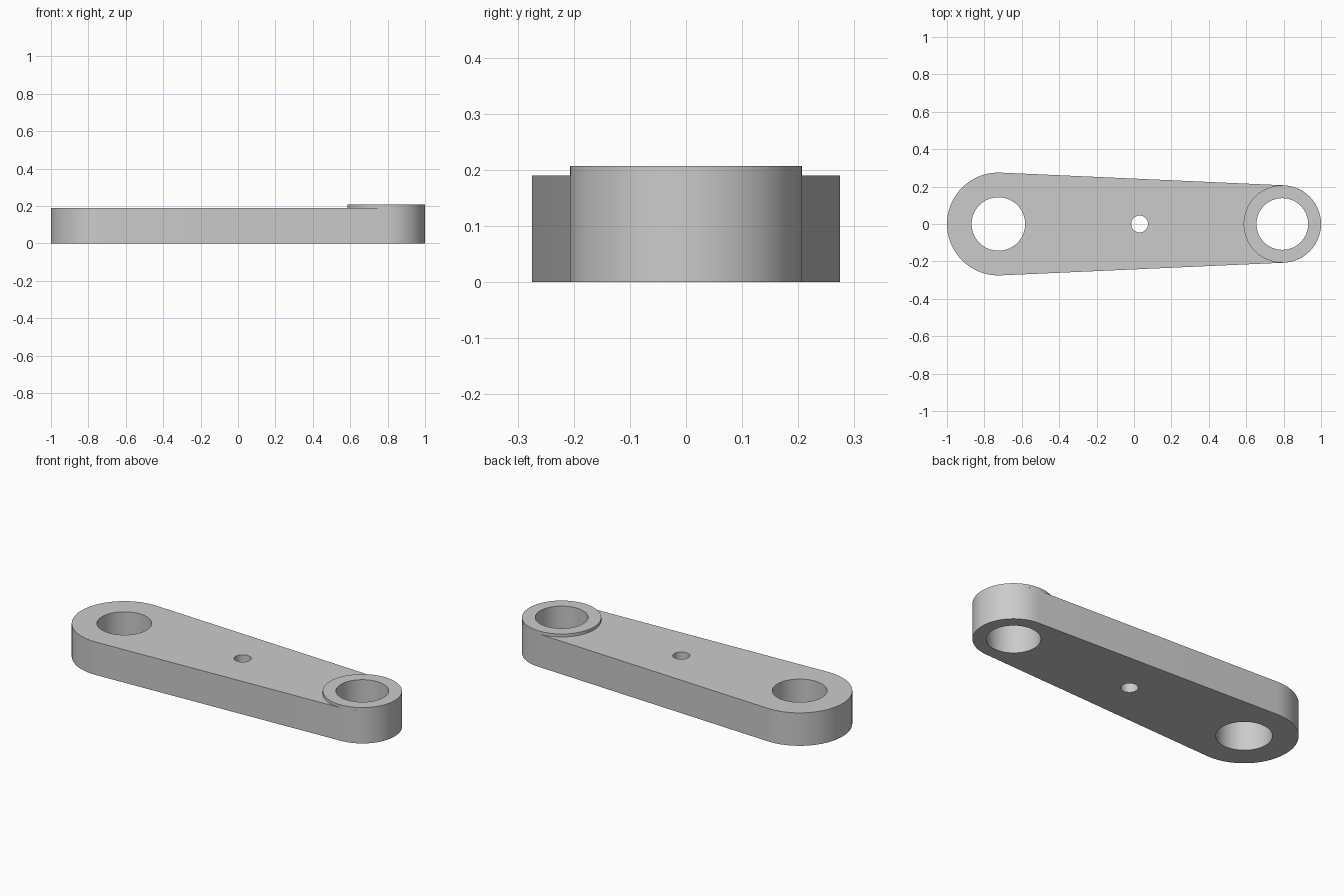
import bpy, bmesh, math

if "Cube" in bpy.data.objects:
    bpy.data.objects.remove(bpy.data.objects["Cube"])

BIG_X, BIG_R, BIG_HOLE = -0.725, 0.275, 0.143
SMALL_X, SMALL_R, SMALL_HOLE = 0.793, 0.207, 0.138
PIN_X, PIN_R = 0.03, 0.045
PLATE_H, BOSS_H = 0.19, 0.207

grey = bpy.data.materials.new("plain_grey")
grey.use_nodes = True
COLOR = (0.6, 0.6, 0.6, 1)
grey.diffuse_color = COLOR
grey.node_tree.nodes["Principled BSDF"].inputs["Base Color"].default_value = COLOR


def arc(cx, r, start, end, steps):
    """Points along an arc centred on the x axis."""
    angles = [start + (end - start) * i / steps for i in range(steps + 1)]
    return [(cx + r * math.cos(a), r * math.sin(a)) for a in angles]


def circle(cx, r, steps=64):
    return arc(cx, r, 0, 2 * math.pi, steps)[:-1]


def extruded(name, loops, z0, z1, bottom=True):
    """Fill an outline with holes and raise it into a solid."""
    bm = bmesh.new()
    edges = []
    for loop in loops:
        verts = [bm.verts.new((x, y, z1)) for x, y in loop]
        edges += [bm.edges.new((v, verts[i - 1])) for i, v in enumerate(verts)]
    bmesh.ops.triangle_fill(bm, edges=edges, use_beauty=True, normal=(0, 0, 1))
    top = bm.faces[:]
    copy = bmesh.ops.duplicate(bm, geom=top + bm.edges[:] + bm.verts[:])
    low_faces = [g for g in copy["geom"] if isinstance(g, bmesh.types.BMFace)]
    for v in {v for f in low_faces for v in f.verts}:
        v.co.z = z0
    rims = [e for e in bm.edges if e.is_boundary]
    bmesh.ops.bridge_loops(bm, edges=[]) if not rims else None
    # Join every rim edge to its copy with a wall
    for e in edges:
        a, b = e.verts
        bm.faces.new((a, b, copy["vert_map"][b], copy["vert_map"][a]))
    bmesh.ops.recalc_face_normals(bm, faces=bm.faces[:])
    if not bottom:
        bmesh.ops.delete(bm, geom=low_faces, context="FACES_ONLY")
    mesh = bpy.data.meshes.new(name)
    bm.to_mesh(mesh)
    bm.free()
    mesh.materials.append(grey)
    obj = bpy.data.objects.new(name, mesh)
    bpy.context.collection.objects.link(obj)
    bpy.ops.object.select_all(action="DESELECT")
    obj.select_set(True)
    bpy.context.view_layer.objects.active = obj
    bpy.ops.object.shade_smooth_by_angle(angle=math.radians(30))
    return obj


# Tapered arm: two round ends joined by tangent sides, with three holes
tangent = math.acos((BIG_R - SMALL_R) / (SMALL_X - BIG_X))
outline = (arc(BIG_X, BIG_R, tangent, 2 * math.pi - tangent, 36)
           + arc(SMALL_X, SMALL_R, -tangent, tangent, 32))
extruded("link_arm", [outline, circle(BIG_X, BIG_HOLE),
                      circle(SMALL_X, SMALL_HOLE), circle(PIN_X, PIN_R, 32)],
         0, PLATE_H)

# Raised ring around the hole in the narrow end
extruded("raised_boss", [circle(SMALL_X, SMALL_R), circle(SMALL_X, SMALL_HOLE)],
         PLATE_H, BOSS_H, bottom=False)
